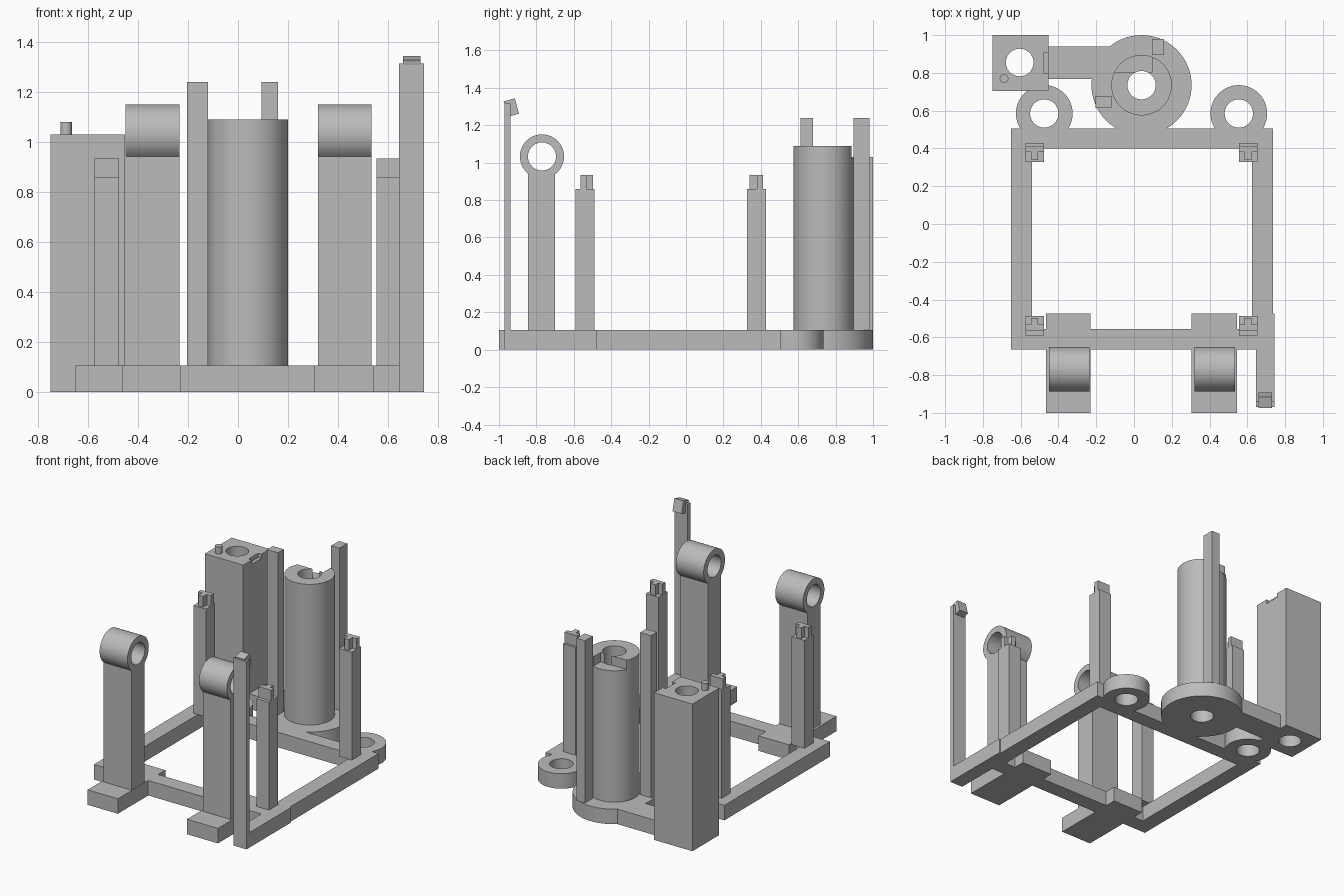
import bpy
from math import radians

cube = bpy.data.objects.get("Cube")
if cube:
    bpy.data.objects.remove(cube, do_unlink=True)

grey = bpy.data.materials.new("plain grey")
grey.use_nodes = True
grey.diffuse_color = (0.5, 0.5, 0.5, 1)
grey.node_tree.nodes["Principled BSDF"].inputs["Base Color"].default_value = (0.5, 0.5, 0.5, 1)

BASE = 0.105   # thickness of the base frame
HOLE = 0.075   # radius shared by the bored holes


def finish(name):
    ob = bpy.context.object
    ob.name = name
    ob.data.materials.append(grey)
    return ob


def box(name, x, y, z):
    """Box from (min, max) pairs on each axis."""
    bpy.ops.mesh.primitive_cube_add(size=1, location=[sum(r) / 2 for r in (x, y, z)])
    bpy.context.object.scale = [r[1] - r[0] for r in (x, y, z)]
    bpy.ops.object.transform_apply(location=False, rotation=False, scale=True)
    return finish(name)


def rod(name, x, y, radius, z):
    bpy.ops.mesh.primitive_cylinder_add(vertices=64, radius=radius, depth=z[1] - z[0],
                                        location=(x, y, sum(z) / 2))
    return finish(name)


def cross_rod(name, x, y, z, radius):
    """Cylinder lying along x."""
    bpy.ops.mesh.primitive_cylinder_add(vertices=64, radius=radius, depth=x[1] - x[0],
                                        location=(sum(x) / 2, y, z), rotation=(0, radians(90), 0))
    return finish(name)


def combine(target, tool, operation):
    """Apply a boolean and discard the tool."""
    mod = target.modifiers.new("cut", 'BOOLEAN')
    mod.operation, mod.solver, mod.object = operation, 'EXACT', tool
    bpy.context.view_layer.objects.active = target
    bpy.ops.object.modifier_apply(modifier=mod.name)
    bpy.data.objects.remove(tool, do_unlink=True)


def smooth(ob):
    bpy.ops.object.select_all(action='DESELECT')
    ob.select_set(True)
    bpy.context.view_layer.objects.active = ob
    bpy.ops.object.shade_smooth_by_angle(angle=radians(30))


flat = (0, BASE)
drill = (-0.2, 1.5)

# Base frame: four rails, feet, front arm, round lugs and rear arm
base = box("base_frame", (-0.65, 0.735), (0.4, 0.505), flat)
for x, y in [((-0.65, -0.54), (-0.665, 0.45)),
             ((0.625, 0.735), (-0.56, 0.45)),
             ((-0.6, 0.7), (-0.665, -0.555)),
             ((0.645, 0.745), (-0.97, -0.475)),
             ((-0.465, -0.23), (-1.0, -0.475)),
             ((0.305, 0.545), (-1.0, -0.475)),
             ((-0.47, -0.1), (0.768, 0.94))]:
    combine(base, box("rail", x, y, flat), 'UNION')
lugs = [(-0.475, 0.585, 0.15), (0.555, 0.585, 0.15), (0.04, 0.735, 0.265)]
for x, y, r in lugs:
    combine(base, rod("lug", x, y, r, flat), 'UNION')
for x, y, r in lugs:
    combine(base, rod("bore", x, y, HOLE, drill), 'DIFFERENCE')
smooth(base)

# Front posts with a horizontal bearing ring on top
for side, x in (("right", (-0.45, -0.235)), ("left", (0.32, 0.535))):
    post = box(side + "_bearing_post", x, (-0.845, -0.7), (BASE, 1.03))
    combine(post, cross_rod("ring", x, -0.77, 1.033, 0.118), 'UNION')
    bore = (x[0] - 0.1, x[1] + 0.1)
    combine(post, cross_rod("bore", bore, -0.77, 1.033, HOLE), 'DIFFERENCE')
    smooth(post)

# Four corner posts, each with a T-shaped tab on top
for side, x0 in (("right", -0.575), ("left", 0.555)):
    for end, y0, bar, stub in (("front", -0.59, (0.025, 0.058), (0.05, 0.092)),
                               ("back", 0.327, (0.053, 0.086), (0.012, 0.06))):
        name = f"{end}_{side}_corner"
        x1 = x0 + 0.098
        mid = x0 + 0.049
        box(name + "_post", (x0, x1), (y0, y0 + 0.102), (BASE, 0.86))
        tab = box(name + "_tab", (x0, x1), (y0 + bar[0], y0 + bar[1]), (0.855, 0.935))
        combine(tab, box("stub", (mid - 0.018, mid + 0.018),
                         (y0 + stub[0], y0 + stub[1]), (0.855, 0.935)), 'UNION')

# Tall thin post at the front with a tilted catch
box("tall_post", (0.645, 0.745), (-0.97, -0.937), (0, 1.315))
catch = box("tall_post_catch", (0.66, 0.73), (-0.965, -0.903), (1.252, 1.337))
catch.rotation_euler.x = radians(15)

# Upright tube with a stepped opening at the rear of its rim
tube = rod("upright_tube", 0.04, 0.735, 0.16, (BASE, 1.09))
combine(tube, rod("bore", 0.04, 0.735, HOLE, drill), 'DIFFERENCE')
combine(tube, box("step", (-0.3, 0.098), (0.805, 1.0), (1.025, 1.2)), 'DIFFERENCE')
smooth(tube)

# Guide posts beside the tube
box("right_guide_post", (-0.205, -0.12), (0.613, 0.678), (BASE, 1.24))
box("left_guide_post", (0.095, 0.16), (0.895, 0.98), (BASE, 1.24))

# Square tower with a through bore, a notch in its rim and a pin
tower = box("square_tower", (-0.75, -0.453), (0.705, 1.0), (0, 1.03))
combine(tower, rod("bore", -0.605, 0.855, 0.073, drill), 'DIFFERENCE')
combine(tower, box("notch", (-0.478, -0.4), (0.8, 0.905), (1.0, 1.2)), 'DIFFERENCE')
smooth(tower)
smooth(rod("tower_pin", -0.688, 0.77, 0.023, (1.02, 1.08)))
